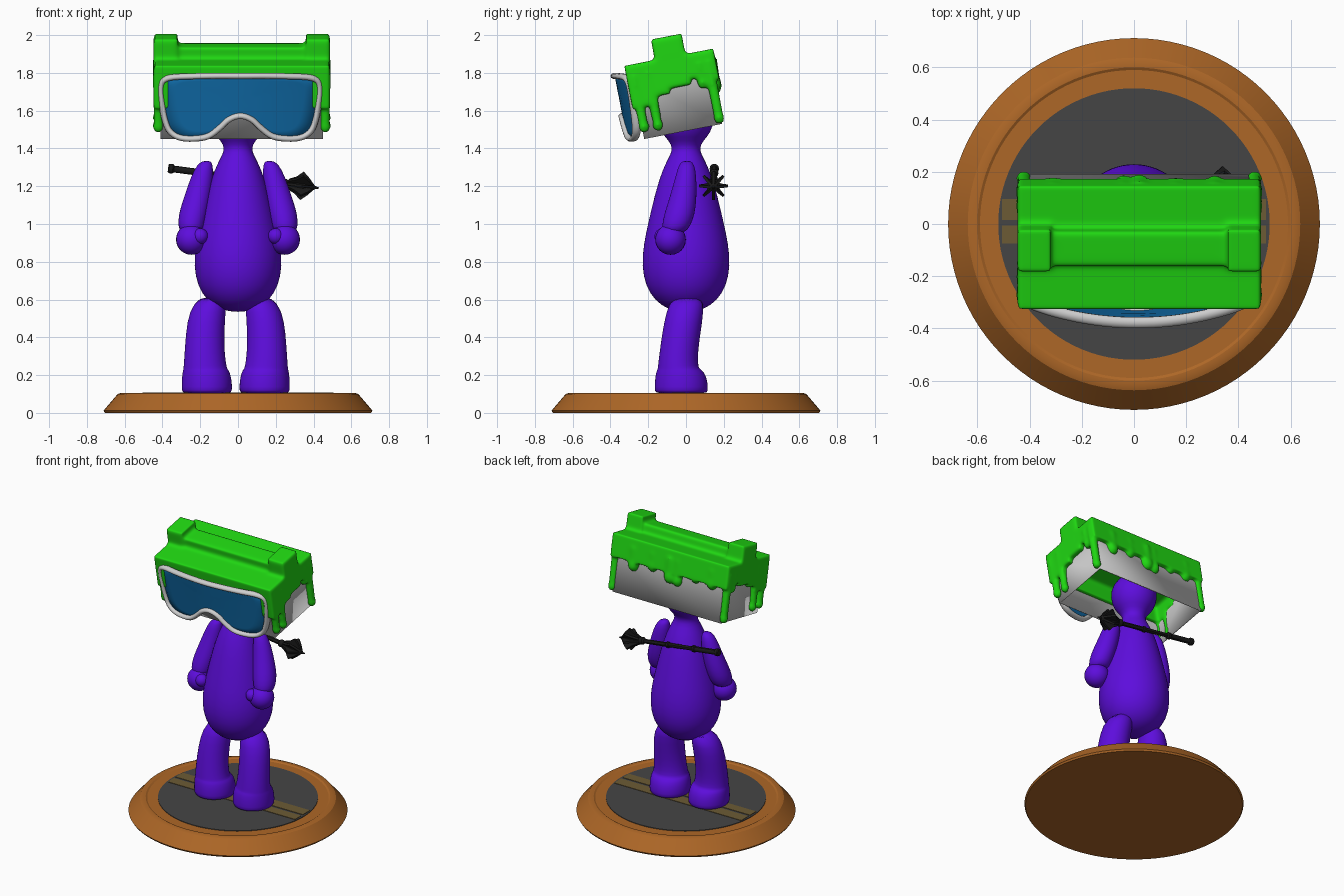
import bpy, bmesh, math
from mathutils import Matrix, Vector

if "Cube" in bpy.data.objects:
    bpy.data.objects.remove(bpy.data.objects["Cube"])


def material(name, color):
    m = bpy.data.materials.new(name)
    m.use_nodes = True
    m.diffuse_color = (*color, 1)
    bsdf = m.node_tree.nodes["Principled BSDF"]
    bsdf.inputs["Base Color"].default_value = (*color, 1)
    bsdf.inputs["Roughness"].default_value = 0.6
    return m


purple = material("purple skin", (0.11, 0.004, 0.72))
green = material("green slime", (0.014, 0.68, 0.006))
white = material("pale grey", (0.62, 0.62, 0.62))
blue = material("blue lens", (0.005, 0.15, 0.40))
wood = material("orange wood", (0.42, 0.135, 0.02))
asphalt = material("dark asphalt", (0.06, 0.06, 0.06))
paint = material("faded yellow", (0.15, 0.105, 0.035))
black = material("black metal", (0.01, 0.01, 0.01))

# Head frame: leans forward, origin at the middle of the box bottom
HEAD = Matrix.Translation((0.02, -0.015, 1.49)) @ Matrix.Rotation(math.radians(11), 4, 'X')


def finish(name, bm, mat, matrix=None, angle=40, subsurf=0):
    bmesh.ops.recalc_face_normals(bm, faces=bm.faces)
    mesh = bpy.data.meshes.new(name)
    bm.to_mesh(mesh)
    bm.free()
    obj = bpy.data.objects.new(name, mesh)
    bpy.context.collection.objects.link(obj)
    mesh.materials.append(mat)
    if matrix is not None:
        obj.matrix_world = matrix
    bpy.ops.object.select_all(action='DESELECT')
    obj.select_set(True)
    bpy.context.view_layer.objects.active = obj
    bpy.ops.object.shade_smooth_by_angle(angle=math.radians(angle))
    if subsurf:
        obj.modifiers.new("smooth", 'SUBSURF').levels = subsurf
        obj.modifiers["smooth"].render_levels = subsurf
    return obj


def loft(name, sections, mat, sides=24, matrix=None, angle=60, subsurf=0):
    """Skin horizontal ellipses given as (x, y, z, rx, ry)."""
    bm = bmesh.new()
    rings = []
    for x, y, z, rx, ry in sections:
        turns = [2 * math.pi * i / sides for i in range(sides)]
        rings.append([bm.verts.new((x + rx * math.cos(t), y + ry * math.sin(t), z)) for t in turns])
    for a, b in zip(rings, rings[1:]):
        for i in range(sides):
            j = (i + 1) % sides
            bm.faces.new((a[i], a[j], b[j], b[i]))
    bm.faces.new(rings[0][::-1])
    bm.faces.new(rings[-1])
    return finish(name, bm, mat, matrix, angle, subsurf)


def lathe(name, profile, mat, sides=24, **kw):
    return loft(name, [(0, 0, z, r, r) for r, z in profile], mat, sides, **kw)


def add_box(bm, x0, x1, y0, y1, z0, z1):
    m = Matrix.Translation(((x0 + x1) / 2, (y0 + y1) / 2, (z0 + z1) / 2))
    return bmesh.ops.create_cube(bm, size=1, matrix=m @ Matrix.Diagonal((x1 - x0, y1 - y0, z1 - z0, 1)))


def add_ball(bm, center, r, stretch=1):
    m = Matrix.Translation(center) @ Matrix.Diagonal((1, 1, stretch, 1))
    bmesh.ops.create_uvsphere(bm, u_segments=24, v_segments=16, radius=r, matrix=m)


# Round stand with a road surface
lathe("stand", [(0.705, 0), (0.712, 0.012), (0.637, 0.1), (0.62, 0.106), (0.6, 0.106),
                (0.59, 0.1), (0.5, 0.1)], wood, 96, angle=25)
lathe("road_disc", [(0.52, 0.09), (0.52, 0.104)], asphalt, 96, angle=25)
bm = bmesh.new()
for low, high in ((0.015, 0.095), (-0.075, -0.005)):
    add_box(bm, -0.505, 0.505, low, high, 0.101, 0.107)
finish("road_stripes", bm, paint)

# Pear-shaped body running through the neck into a round hidden head
lathe("body", [(0.03, 0.535), (0.1, 0.55), (0.165, 0.595), (0.215, 0.67), (0.236, 0.78),
               (0.224, 0.9), (0.202, 1.0), (0.165, 1.16), (0.125, 1.29), (0.086, 1.36),
               (0.07, 1.4), (0.09, 1.44), (0.13, 1.48), (0.156, 1.56), (0.14, 1.64),
               (0.08, 1.7), (0.02, 1.715)], purple, 32, subsurf=1)

# Legs, arms and hands on both sides
for side, label in ((1, "left"), (-1, "right")):
    leg = [(0.12, 0.01, 0.62, 0.07, 0.08), (0.15, -0.005, 0.54, 0.098, 0.1),
           (0.163, -0.025, 0.42, 0.102, 0.102), (0.165, -0.04, 0.31, 0.107, 0.102),
           (0.162, -0.042, 0.24, 0.115, 0.108), (0.16, -0.038, 0.232, 0.118, 0.113),
           (0.156, -0.03, 0.215, 0.127, 0.13), (0.153, -0.025, 0.16, 0.135, 0.142),
           (0.153, -0.025, 0.115, 0.134, 0.142), (0.153, -0.025, 0.102, 0.128, 0.136)]
    loft(label + "_leg", [(side * x - 0.012, y, z, a, b) for x, y, z, a, b in leg], purple, subsurf=1)
    arm = [(0.165, 0.005, 1.335, 0.02, 0.02), (0.175, 0.003, 1.315, 0.042, 0.042),
           (0.19, 0, 1.25, 0.06, 0.056), (0.215, -0.015, 1.14, 0.072, 0.072),
           (0.238, -0.035, 1.05, 0.078, 0.082), (0.247, -0.052, 0.99, 0.07, 0.076),
           (0.247, -0.065, 0.95, 0.06, 0.06)]
    loft(label + "_arm", [(side * x, y, z, a, b) for x, y, z, a, b in arm], purple, subsurf=1)
    bm = bmesh.new()
    add_ball(bm, (side * 0.247, -0.082, 0.918), 0.081)
    add_ball(bm, (side * 0.2, -0.125, 0.935), 0.042)
    finish(label + "_hand", bm, purple, angle=80)

# Hollow box over the head, open underneath
bm = bmesh.new()
add_box(bm, -0.43, 0.43, -0.21, 0.21, 0, 0.34)
floor = [f for f in bm.faces if f.normal.z < -0.9]
bmesh.ops.delete(bm, geom=floor, context='FACES')
box = finish("head_box", bm, white, HEAD)
box.modifiers.new("walls", 'SOLIDIFY').thickness = 0.012

# Slime: slabs and drips fused into one soft skin
bm = bmesh.new()
add_box(bm, -0.465, 0.465, -0.24, 0.24, 0.29, 0.4)
add_box(bm, -0.465, 0.465, -0.24, -0.18, 0.17, 0.4)
add_box(bm, -0.465, 0.465, 0.185, 0.24, 0.24, 0.4)
add_box(bm, -0.4, 0.4, -0.06, 0.075, 0.38, 0.465)


def drip(x, y, low, r):
    """Hanging strand ending in a fat drop."""
    length = 0.34 - low - r
    bmesh.ops.create_cone(bm, cap_ends=True, segments=16, radius1=r * 0.85, radius2=r, depth=length,
                          matrix=Matrix.Translation((x, y, low + r + length / 2)))
    add_ball(bm, (x, y, low + r * 1.2), r, 1.2)


for s in (-1, 1):
    lump = sorted((s * 0.34, s * 0.467))
    add_box(bm, *lump, -0.075, 0.09, 0.38, 0.51)
    wall = sorted((s * 0.412, s * 0.467))
    for y0, y1, low in ((-0.24, -0.1, 0.17), (-0.12, -0.03, 0.21), (-0.04, 0.09, 0.235), (0.08, 0.24, 0.265)):
        add_box(bm, *wall, y0, y1, low, 0.4)
    for y, low, r in ((-0.2, 0.03, 0.029), (-0.125, 0.025, 0.029), (0.15, 0.2, 0.03), (0.2, 0.0, 0.03)):
        drip(s * 0.442, y, low, r)
for x, low, r in ((-0.33, 0.2, 0.04), (-0.2, 0.21, 0.035), (-0.06, 0.155, 0.04), (0.0, 0.16, 0.045),
                  (0.14, 0.205, 0.04), (0.29, 0.17, 0.042)):
    drip(x, 0.205, low, r)
slime = finish("slime", bm, green, HEAD, angle=180)
remesh = slime.modifiers.new("fuse", 'REMESH')
remesh.mode = 'VOXEL'
remesh.voxel_size = 0.01
remesh.use_smooth_shade = True
soften = slime.modifiers.new("soften", 'SMOOTH')
soften.factor = 0.5
soften.iterations = 10

# Goggle outline, mirrored from one half
half = [(0, 0.358), (0.13, 0.357), (0.26, 0.35), (0.36, 0.34), (0.41, 0.318), (0.423, 0.27),
        (0.415, 0.19), (0.4, 0.11), (0.375, 0.05), (0.325, 0.018), (0.25, 0.014), (0.17, 0.03),
        (0.11, 0.075), (0.06, 0.122), (0, 0.142)]
outline = half + [(-x, z) for x, z in half[-2:0:-1]]


def catmull(points, steps=4):
    out, n = [], len(points)
    for i in range(n):
        a, b, c, d = (Vector(points[(i + k) % n]) for k in (-1, 0, 1, 2))
        for t in (k / steps for k in range(steps)):
            out.append(0.5 * (2 * b + (c - a) * t + (2 * a - 5 * b + 4 * c - d) * t * t
                              + (3 * b - a - 3 * c + d) * t ** 3))
    return out


def wrap(x, z, out=0.0):
    return Vector((x - 0.008, -0.3 - out + 0.075 * (x / 0.43) ** 2, z))


loop = catmull(outline)
count = len(loop)

# Lens: shrinking rings following the wrap-around curve
bm = bmesh.new()
center = Vector((0, 0.23))
rings = []
for k in (1, 0.8, 0.6, 0.4, 0.2):
    rings.append([bm.verts.new(wrap(*(center + (p - center) * k))) for p in loop])
for a, b in zip(rings, rings[1:]):
    for i in range(count):
        j = (i + 1) % count
        bm.faces.new((a[i], a[j], b[j], b[i]))
bm.faces.new(rings[-1])
lens = finish("goggle_lens", bm, blue, HEAD, angle=80)
lens.modifiers.new("thickness", 'SOLIDIFY').thickness = 0.008

# Frame: rounded band, deeper than it is wide
bm = bmesh.new()
tube = []
for i, p in enumerate(loop):
    tangent = (loop[(i + 1) % count] - loop[i - 1]).normalized()
    normal = Vector((tangent.y, -tangent.x))
    ring = []
    for s in range(10):
        t = 2 * math.pi * s / 10
        q = p + normal * 0.016 * math.cos(t)
        ring.append(bm.verts.new(wrap(q.x, q.y, 0.022 * math.sin(t))))
    tube.append(ring)
for i in range(count):
    a, b = tube[i], tube[(i + 1) % count]
    for s in range(10):
        t = (s + 1) % 10
        bm.faces.new((a[s], a[t], b[t], b[s]))
finish("goggle_frame", bm, white, HEAD, angle=80)

# Flanged mace carried across the back
start, tip = Vector((-0.37, 0.15, 1.295)), Vector((0.43, 0.145, 1.19))
MACE = Matrix.Translation(start) @ (tip - start).to_track_quat('Z', 'Y').to_matrix().to_4x4()
lathe("mace_shaft", [(0.02, 0), (0.025, 0.006), (0.025, 0.025), (0.018, 0.032), (0.018, 0.19), (0.023, 0.195),
                     (0.023, 0.212), (0.014, 0.22), (0.014, 0.4), (0.02, 0.405), (0.02, 0.42), (0.015, 0.425),
                     (0.015, 0.6), (0.025, 0.61), (0.025, 0.63), (0.02, 0.64), (0.026, 0.72), (0.003, 0.805)],
      black, 12, matrix=MACE, angle=30)
bm = bmesh.new()
for i in range(8):
    turn = Matrix.Rotation(math.pi / 4 * i, 3, 'Z')
    blade = [(0, 0.62), (0.03, 0.645), (0.045, 0.68), (0.076, 0.715), (0.045, 0.75), (0, 0.79)]
    sheets = [[bm.verts.new(turn @ Vector((r, d, z))) for r, z in blade] for d in (-0.007, 0.007)]
    bm.faces.new(sheets[0])
    bm.faces.new(sheets[1][::-1])
    for a in range(len(blade)):
        b = (a + 1) % len(blade)
        bm.faces.new((sheets[0][a], sheets[1][a], sheets[1][b], sheets[0][b]))
finish("mace_flanges", bm, black, MACE, angle=20)
